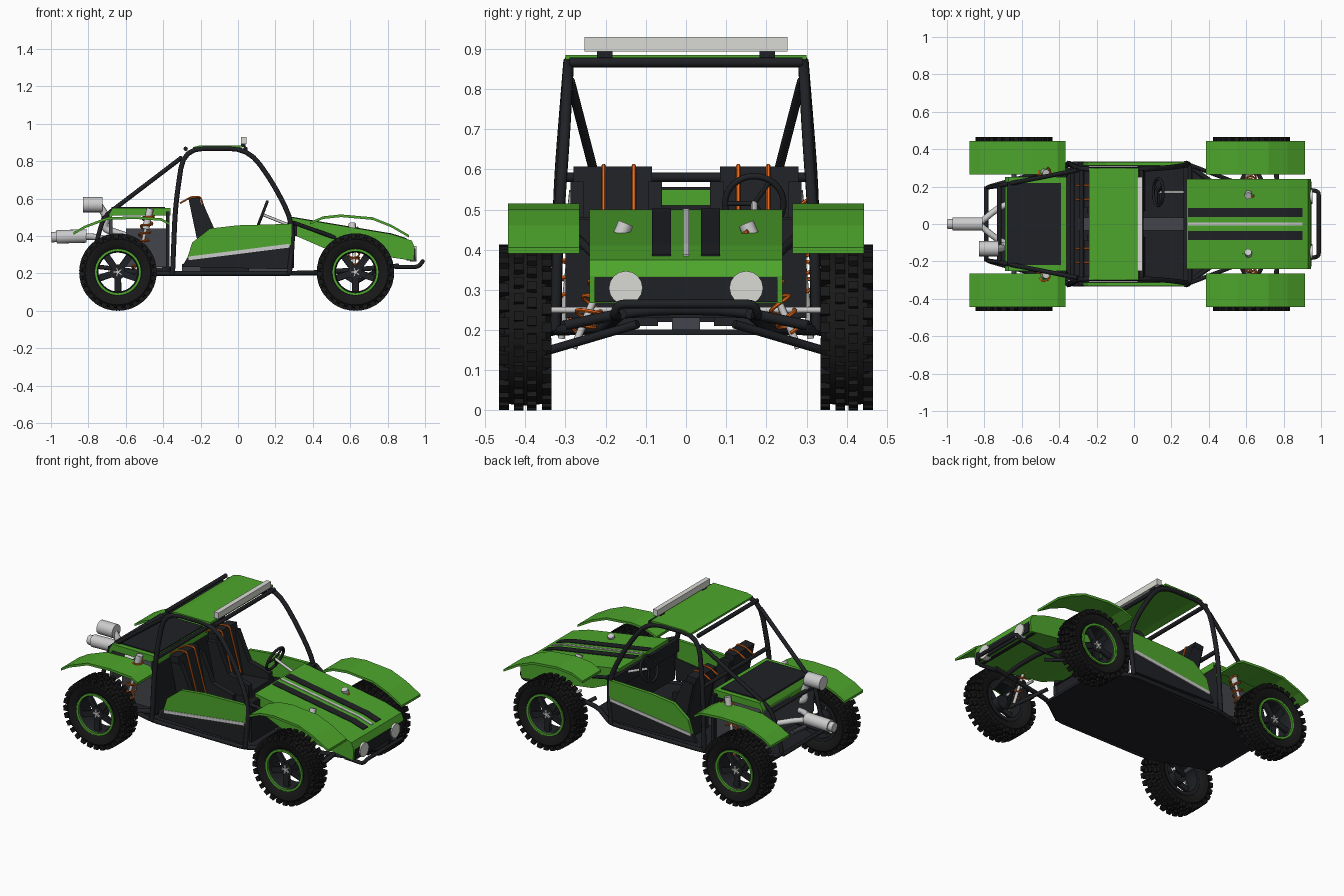
import bpy, bmesh, math
from mathutils import Vector, Matrix

if "Cube" in bpy.data.objects:
    bpy.data.objects.remove(bpy.data.objects["Cube"])

def mat(name, c):
    m = bpy.data.materials.new(name)
    m.diffuse_color = (*c, 1)
    m.use_nodes = True
    m.node_tree.nodes["Principled BSDF"].inputs["Base Color"].default_value = m.diffuse_color
    return m

GREEN = mat("green_paint", (0.075, 0.38, 0.025))
BLACK = mat("black_panel", (0.014, 0.015, 0.018))
RUBBER = mat("rubber", (0.009, 0.009, 0.009))
GREY = mat("dark_grey", (0.055, 0.06, 0.07))
ORANGE = mat("orange", (0.8, 0.14, 0.01))
SILVER = mat("silver", (0.55, 0.56, 0.57))
LENS = mat("lens", (0.7, 0.7, 0.66))

def finish(name, bm, m, smooth=False):
    bmesh.ops.recalc_face_normals(bm, faces=bm.faces)
    me = bpy.data.meshes.new(name)
    bm.to_mesh(me)
    bm.free()
    me.materials.append(m)
    o = bpy.data.objects.new(name, me)
    bpy.context.collection.objects.link(o)
    if smooth:
        bpy.ops.object.select_all(action='DESELECT')
        o.select_set(True)
        bpy.context.view_layer.objects.active = o
        bpy.ops.object.shade_smooth_by_angle(angle=math.radians(40))
    return o

def prism(name, pts, y0, y1, m):
    """Side profile (x, z) extruded across y."""
    bm = bmesh.new()
    f = bm.faces.new([bm.verts.new((x, y0, z)) for x, z in pts])
    g = bmesh.ops.extrude_face_region(bm, geom=[f])
    bmesh.ops.translate(bm, vec=(0, y1 - y0, 0), verts=[v for v in g['geom'] if isinstance(v, bmesh.types.BMVert)])
    return finish(name, bm, m)

def box(name, x, y, z, m):
    return prism(name, [(x[0], z[0]), (x[1], z[0]), (x[1], z[1]), (x[0], z[1])], y[0], y[1], m)

def sheet(name, top, t, y0, y1, m):
    """Bent plate of thickness t under a top line."""
    return prism(name, top + [(x, z - t) for x, z in reversed(top)], y0, y1, m)

def tube(name, pts, r, m, fillet=0.05, res=2, cyclic=False):
    P = [Vector(p) for p in pts]
    out = [P[0]]
    for a, b, c in zip(P, P[1:], P[2:]):
        if fillet:
            d = min(fillet, (a - b).length * .45, (c - b).length * .45)
            s, e = b + (a - b).normalized() * d, b + (c - b).normalized() * d
            out += [s.lerp(b, t).lerp(b.lerp(e, t), t) for t in (0, .25, .5, .75, 1)]
        else:
            out.append(b)
    out.append(P[-1])
    cu = bpy.data.curves.new(name, 'CURVE')
    cu.dimensions = '3D'
    cu.bevel_depth, cu.bevel_resolution, cu.use_fill_caps = r, res, True
    sp = cu.splines.new('POLY')
    sp.points.add(len(out) - 1)
    for q, v in zip(sp.points, out):
        q.co = (*v, 1)
    sp.use_cyclic_u = cyclic
    cu.materials.append(m)
    o = bpy.data.objects.new(name, cu)
    bpy.context.collection.objects.link(o)
    bpy.ops.object.select_all(action='DESELECT')
    o.select_set(True)
    bpy.context.view_layer.objects.active = o
    bpy.ops.object.convert(target='MESH')
    bpy.ops.object.shade_smooth_by_angle(angle=math.radians(50))
    return bpy.context.object

def rod(name, a, b, r, m):
    return tube(name, [a, b], r, m, res=4 if r > .02 else 2)

def lathe(name, prof, m, steps=40):
    """Closed (radius, y) loop spun around the y axis."""
    bm = bmesh.new()
    vs = [bm.verts.new((r, y, 0)) for r, y in prof]
    es = [bm.edges.new((vs[i], vs[i - 1])) for i in range(len(vs))]
    bmesh.ops.spin(bm, geom=vs + es, axis=(0, 1, 0), cent=(0, 0, 0), angle=2 * math.pi, steps=steps)
    bmesh.ops.remove_doubles(bm, verts=bm.verts, dist=1e-4)
    return finish(name, bm, m, True)

def blocks(name, items, m):
    """Boxes (size, centre, angle about y) merged into one object."""
    bm = bmesh.new()
    for s, c, a in items:
        bmesh.ops.create_cube(bm, size=1, matrix=Matrix.Rotation(a, 4, 'Y') @ Matrix.Translation(c) @ Matrix.Diagonal((*s, 1)))
    return finish(name, bm, m)

# Wheel: tyre, tread knobs, rim, spokes, hub
tau = 2 * math.pi
knobs = []
for i in range(28):
    a = tau * i / 28
    for s in (-1, 1):
        knobs.append(((.026, .024, .027), (.193, s * .053, 0), a + (.05 if s > 0 else 0)))
        knobs.append(((.022, .024, .024), (.196, s * .0165, 0), a + .11 + s * .03))
wheel = [
    lathe("tyre", [(.122, -.045), (.14, -.06), (.175, -.064), (.19, -.052), (.195, 0), (.19, .052), (.175, .064), (.14, .06), (.122, .045)], RUBBER),
    blocks("tyre_tread", knobs, RUBBER),
    lathe("rim", [(.125, -.05), (.125, .05), (.112, .05), (.104, .03), (.104, -.05)], BLACK),
    lathe("rim_ring", [(.124, .045), (.124, .057), (.111, .057), (.111, .045)], GREEN),
    blocks("rim_spokes", [((.085, .016, .034), (.065, .025, 0), tau * i / 5 + .3) for i in range(5)], BLACK),
    lathe("hub", [(.001, -.03), (.04, -.03), (.04, .036), (.001, .036)], BLACK, 20),
    blocks("hub_star", [((.026, .01, .009), (.012, .04, 0), tau * i / 5) for i in range(5)], SILVER),
]
for x in (-.642, .628):
    for s in (1, -1):
        T = Matrix.Translation((x, s * .4, .207)) @ Matrix.Rotation(0 if s > 0 else math.pi, 4, 'Z')
        for p in wheel:
            if (x, s) == (.628, -1):
                p.matrix_world = T
            else:
                c = p.copy()
                c.matrix_world = T
                bpy.context.collection.objects.link(c)

# Floor pan (plan outline extruded upward)
bm = bmesh.new()
half = [(-.72, .2), (-.42, .3), (.3, .31), (.46, .2)]
f = bm.faces.new([bm.verts.new((x, y, .188)) for x, y in half + [(x, -y) for x, y in reversed(half)]])
g = bmesh.ops.extrude_face_region(bm, geom=[f])
bmesh.ops.translate(bm, vec=(0, 0, .014), verts=[v for v in g['geom'] if isinstance(v, bmesh.types.BMVert)])
finish("floor_pan", bm, BLACK)

# Bonnet, stripes and nose
bonnet = [(.28, .5), (.82, .41), (.93, .375)]
prism("bonnet", bonnet + [(.945, .335), (.94, .268), (.46, .335), (.3, .405)], -.24, .24, GREEN)
up = [(x, z + .004) for x, z in [(.29, .498), (.82, .41), (.9, .3845)]]
for s in (-1, 1):
    sheet("bonnet_stripe", up, .008, *sorted((s * .037, s * .085)), BLACK)
    tube("headlight", [(.92, s * .15, .305), (.955, s * .15, .305)], .042, LENS, res=6)
sheet("bonnet_centre_stripe", up, .008, -.008, .008, SILVER)
box("grille", (.9, .948), (-.228, .228), (.27, .332), BLACK)
box("dashboard", (.265, .315), (-.31, .31), (.4, .475), BLACK)
box("front_bulkhead", (.285, .3), (-.3, .3), (.23, .42), BLACK)
box("cabin_tunnel", (-.3, .29), (-.035, .035), (.19, .25), GREY)

# Rear bulkhead, engine and deck
box("rear_bulkhead", (-.385, -.365), (-.28, .28), (.22, .53), BLACK)
box("engine_block", (-.6, -.38), (-.255, .255), (.235, .44), GREY)
box("rear_panel", (-.69, -.67), (-.24, .24), (.32, .5), GREY)
sheet("rear_deck", [(-.69, .515), (-.67, .55), (-.36, .55)], .04, -.25, .25, GREEN)
box("deck_grille", (-.675, -.39), (-.22, .22), (.545, .556), BLACK)

# Roof and light bar
sheet("roof", [(-.24, .875), (-.2, .885), (.025, .885)], .012, -.3, .3, GREEN)
box("light_bar", (.015, .045), (-.252, .252), (.893, .93), LENS)

for s in (-1, 1):
    def Y(a, b):
        return sorted((s * a, s * b))
    box("light_bar_foot", (.015, .04), Y(.183, .222), (.875, .895), BLACK)
    # Fenders
    sheet("front_fender", [(.385, .475), (.455, .505), (.55, .515), (.72, .5), (.82, .46), (.915, .405)], .014, *Y(.265, .443), GREEN)
    sheet("rear_fender", [(-.88, .42), (-.82, .455), (-.7, .5), (-.55, .505), (-.41, .495), (-.365, .47)], .014, *Y(.265, .443), GREEN)
    # Side panels
    prism("side_panel", [(-.27, .285), (-.245, .365), (-.15, .44), (.0, .457), (.285, .465), (.285, .35)], *Y(.312, .332), GREEN)
    prism("side_stripe", [(-.265, .27), (-.265, .29), (.275, .358), (.275, .338)], *Y(.314, .335), SILVER)
    prism("lower_side_panel", [(-.3, .235), (-.27, .285), (.285, .355), (.27, .222)], *Y(.308, .328), BLACK)
    # Roll cage
    tube("roll_cage_side", [(-.35, s * .325, .2), (-.335, s * .317, .56), (-.29, s * .292, .868), (.055, s * .292, .868),
         (.19, s * .302, .68), (.3, s * .318, .46), (.275, s * .325, .2)], .014, BLACK, .11)
    tube("rear_stay", [(-.3, s * .288, .82), (-.72, s * .205, .5), (-.79, s * .195, .24), (-.45, s * .29, .2)], .012, BLACK)
    tube("sill_rail", [(-.46, s * .29, .2), (-.34, s * .322, .2), (.28, s * .322, .2), (.45, s * .2, .205), (.86, s * .16, .24)], .013, BLACK)
    tube("bonnet_brace", [(.3, s * .315, .47), (.55, s * .22, .38)], .011, BLACK)
    # Front suspension
    for x in (.52, .74):
        rod("front_arm", (x, s * .12, .215), (.628, s * .34, .15), .011, BLACK)
    rod("steering_rod", (.6, s * .15, .25), (.61, s * .36, .25), .008, SILVER)
    # Rear suspension
    rod("trailing_arm", (-.36, s * .25, .22), (-.642, s * .34, .2), .016, BLACK)
    rod("rear_axle", (-.642, s * .1, .23), (-.642, s * .37, .207), .013, GREY)
    # Coil-over shocks
    for nm, a, b in (("front", (.628, s * .28, .155), (.61, s * .15, .465)), ("rear", (-.55, s * .31, .18), (-.47, s * .272, .545))):
        a, b = Vector(a), Vector(b)
        q = (b - a).to_track_quat('Z', 'Y')
        L = (b - a).length
        rod(nm + "_shock_rod", a, b, .009, SILVER)
        rod(nm + "_shock_body", a.lerp(b, .7), a.lerp(b, 1), .02, SILVER)
        tube(nm + "_spring", [a + q @ Vector((.029 * math.cos(t * tau / 12), .029 * math.sin(t * tau / 12), L * (.12 + .82 * t / 84)))
             for t in range(85)], .005, ORANGE, 0, 1)
    # Seats and harness straps
    prism("seat_back", [(-.265, .6), (-.205, .607), (-.14, .3), (-.2, .29)], *Y(.085, .28), BLACK)
    prism("seat_cushion", [(-.2, .21), (-.2, .31), (.04, .33), (.06, .21)], *Y(.07, .285), BLACK)
    for y in (.06, .255):
        prism("seat_bolster", [(-.25, .565), (-.185, .57), (-.11, .4), (.03, .365), (.03, .29), (-.19, .29)], *Y(y, y + .033), BLACK)
    for y in (.13, .205):
        tube("harness_strap", [(-.31, s * y, .575), (-.25, s * y, .609), (-.2, s * y, .609), (-.125, s * y, .35)], .0055, ORANGE, .015, 1)
    # Exhaust header
    tube("exhaust_header", [(-.6, s * .12, .36), (-.7, s * .1, .38), (-.76, s * .06, .395), (-.83, 0, .397)], .017, SILVER)

# Cage cross members
for nm, x, y, z in (("hoop_top", -.28, .285, .866), ("windscreen_top", .04, .29, .866), ("harness_bar", -.33, .315, .58),
                    ("dash_bar", .298, .315, .47), ("rear_upper_bar", -.72, .205, .495), ("rear_lower_bar", -.79, .2, .25)):
    rod(nm, (x, -y, z), (x, y, z), .012, BLACK)

# Front bumper
tube("front_bumper", [(.84, -.17, .235), (.965, -.18, .235), (.988, -.17, .265), (.988, .17, .265), (.965, .18, .235), (.84, .17, .235)], .011, BLACK, .03)
tube("front_crossmember", [(.76, -.3, .212), (.77, -.12, .25), (.77, .12, .25), (.76, .3, .212)], .013, BLACK, .1)

# Steering wheel and column
n = Vector((-.93, 0, .36)).normalized()
q = n.to_track_quat('Z', 'Y')
c = Vector((.13, .17, .515))
ring = [c + q @ Vector((.073 * math.cos(tau * i / 32), .073 * math.sin(tau * i / 32), 0)) for i in range(32)]
tube("steering_wheel", ring, .008, BLACK, 0, 2, True)
for i in (0, 11, 21):
    rod("steering_spoke", c, ring[i], .006, BLACK)
rod("steering_column", c, (.28, .17, .455), .008, SILVER)

# Exhaust muffler and air filter
tube("muffler", [(-.97, 0, .395), (-.81, 0, .4)], .036, SILVER, res=6)
rod("muffler_tip", (-.998, 0, .394), (-.96, 0, .395), .028, SILVER)
tube("air_filter", [(-.83, -.132, .567), (-.725, -.132, .567)], .041, SILVER, res=6)
tube("intake_pipe", [(-.74, -.132, .56), (-.7, -.13, .5), (-.72, -.12, .44), (-.6, -.11, .4)], .02, SILVER)
